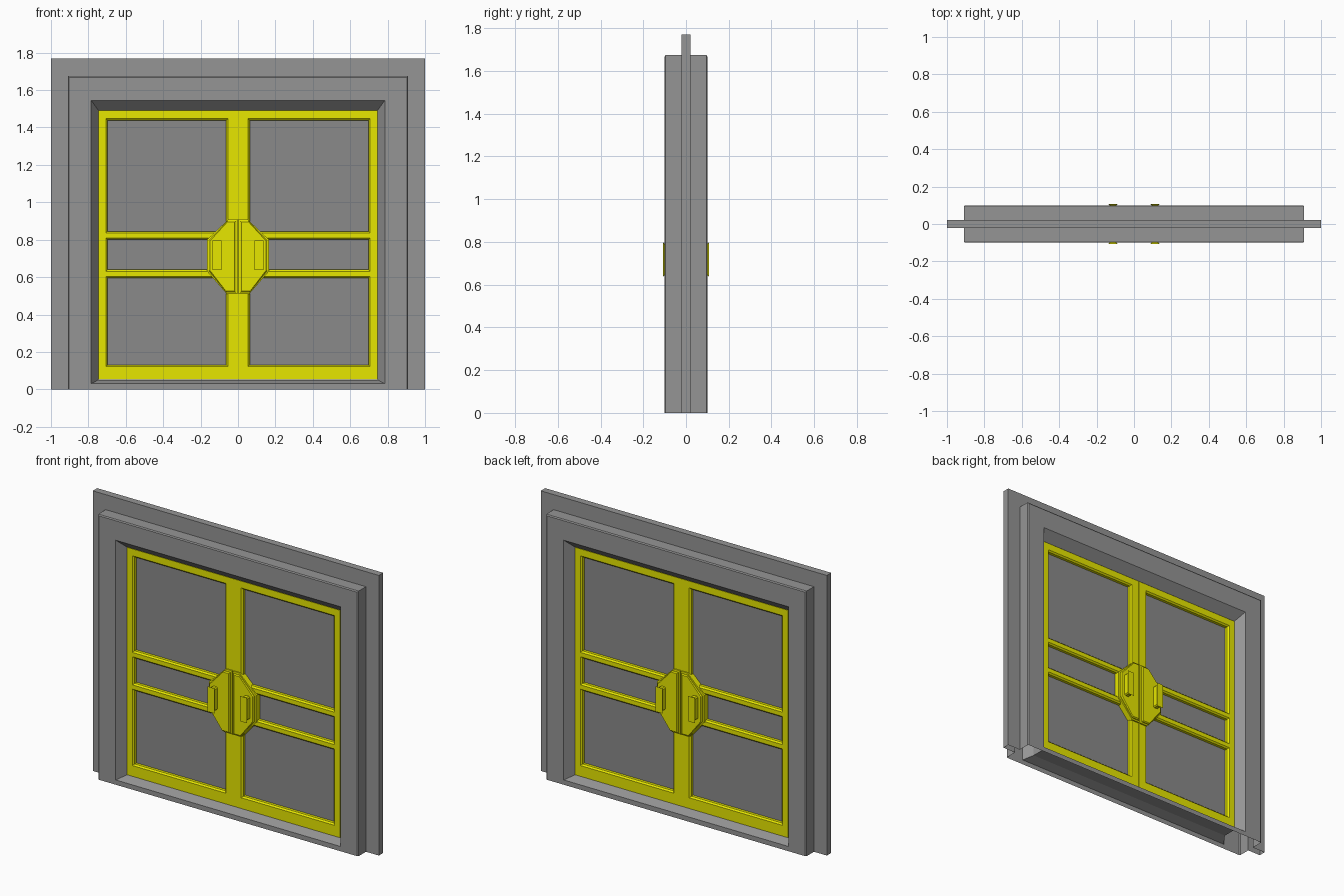
import bpy, bmesh

if "Cube" in bpy.data.objects:
    bpy.data.objects.remove(bpy.data.objects["Cube"])


def paint(name, r, g, b):
    m = bpy.data.materials.new(name)
    m.diffuse_color = (r, g, b, 1)
    m.use_nodes = True
    m.node_tree.nodes["Principled BSDF"].inputs["Base Color"].default_value = m.diffuse_color
    return m


yellow = paint("yellow_paint", .8, .8, 0)
grey = paint("dark_grey", .3, .3, .3)
panel_grey = paint("panel_grey", .255, .255, .255)


def finish(name, bm, mat):
    bmesh.ops.remove_doubles(bm, verts=bm.verts, dist=1e-5)
    bmesh.ops.recalc_face_normals(bm, faces=bm.faces)
    me = bpy.data.meshes.new(name)
    bm.to_mesh(me)
    bm.free()
    ob = bpy.data.objects.new(name, me)
    bpy.context.collection.objects.link(ob)
    me.materials.append(mat)
    return ob


def mirror(ob, x=True, y=True):
    m = ob.modifiers.new("mirror", 'MIRROR')
    m.use_axis = (x, y, False)
    m.use_mirror_merge = False
    return ob


def face(bm, pts):
    return bm.faces.new([bm.verts.new(p) for p in pts])


def rect(x0, x1, z0, z1, y):
    return [(x0, y, z0), (x0, y, z1), (x1, y, z1), (x1, y, z0)]


def band(bm, a, b, skip=()):
    n = len(a)
    for i in range(n):
        if i not in skip:
            j = (i + 1) % n
            face(bm, (a[i], a[j], b[j], b[i]))


def box(name, x0, x1, y0, y1, z0, z1, mat, bevel=0):
    bm = bmesh.new()
    a, b = rect(x0, x1, z0, z1, y0), rect(x0, x1, z0, z1, y1)
    band(bm, a, b)
    face(bm, a)
    face(bm, b)
    bmesh.ops.remove_doubles(bm, verts=bm.verts, dist=1e-5)
    if bevel:
        bmesh.ops.bevel(bm, geom=bm.edges[:], offset=bevel, segments=1,
                        affect='EDGES', profile=0.5)
    return finish(name, bm, mat)


# Surround: stepped shell with open underside and splayed opening
# (half width, bottom, top, depth)
steps = [(1.0, 0, 1.77, 0), (1.0, 0, 1.77, .022), (.91, 0, 1.675, .022),
         (.91, 0, 1.675, .095), (.903, 0, 1.668, .1),
         (.785, .03, 1.545, .1), (.746, .051, 1.491, .044), (.746, .051, 1.491, 0)]
bm = bmesh.new()
for s in (-1, 1):
    rings = [rect(-w, w, b, t, s * d) for w, b, t, d in steps]
    for k in range(len(rings) - 1):
        band(bm, rings[k], rings[k + 1], skip=(3,) if k < 4 else ())
finish("door_surround", bm, grey)

# Door leaves: rails and stiles around three chamfered openings
F, C = .045, .009
xs = [.001, .063 - C, .697 + C, .745]
zs = [.053, .13 - C, .595 + C, .64 - C, .80 + C, .845 - C, 1.438 + C, 1.49]
bm = bmesh.new()
for s in (-1, 1):
    for i in range(3):
        for k in range(7):
            x0, x1, z0, z1 = xs[i], xs[i + 1], zs[k], zs[k + 1]
            if i == 1 and k % 2 == 1:
                outer = rect(x0, x1, z0, z1, s * F)
                lip = rect(x0 + C, x1 - C, z0 + C, z1 - C, s * (F - C))
                deep = rect(x0 + C, x1 - C, z0 + C, z1 - C, 0)
                band(bm, outer, lip)
                band(bm, lip, deep)
            else:
                face(bm, rect(x0, x1, z0, z1, s * F))
            # outer edges of the leaf
            for on, p, q in ((i == 0, (x0, z0), (x0, z1)), (i == 2, (x1, z0), (x1, z1)),
                             (k == 0, (x0, z0), (x1, z0)), (k == 6, (x0, z1), (x1, z1))):
                if on:
                    face(bm, [(p[0], s * F, p[1]), (q[0], s * F, q[1]),
                              (q[0], 0, q[1]), (p[0], 0, p[1])])
mirror(finish("door_leaf_frames", bm, yellow), y=False)

# Recessed panels
mirror(box("door_panels", .03, .72, -.018, .018, .09, 1.46, panel_grey), y=False)

# Lock plates: half octagons with a stepped, chamfered face
outline = [(.003, .51), (.06, .51), (.165, .63), (.165, .80), (.05, .91), (.003, .91)]


def inset(d, y):
    cx, cz = .085, .71
    return [(cx + (x - cx) * (1 - d / .08), -y, cz + (z - cz) * (1 - d / .2))
            for x, z in outline]


bm = bmesh.new()
rings = [inset(0, .01), inset(0, .054), inset(.009, .056), inset(.009, .062), inset(.015, .068)]
for a, b in zip(rings, rings[1:]):
    band(bm, a, b)
face(bm, rings[0])
face(bm, rings[-1])
mirror(finish("lock_plates", bm, yellow))

# Grip handles
mirror(box("door_handles", .095, .13, -.107, -.05, .645, .79, yellow, .007))
